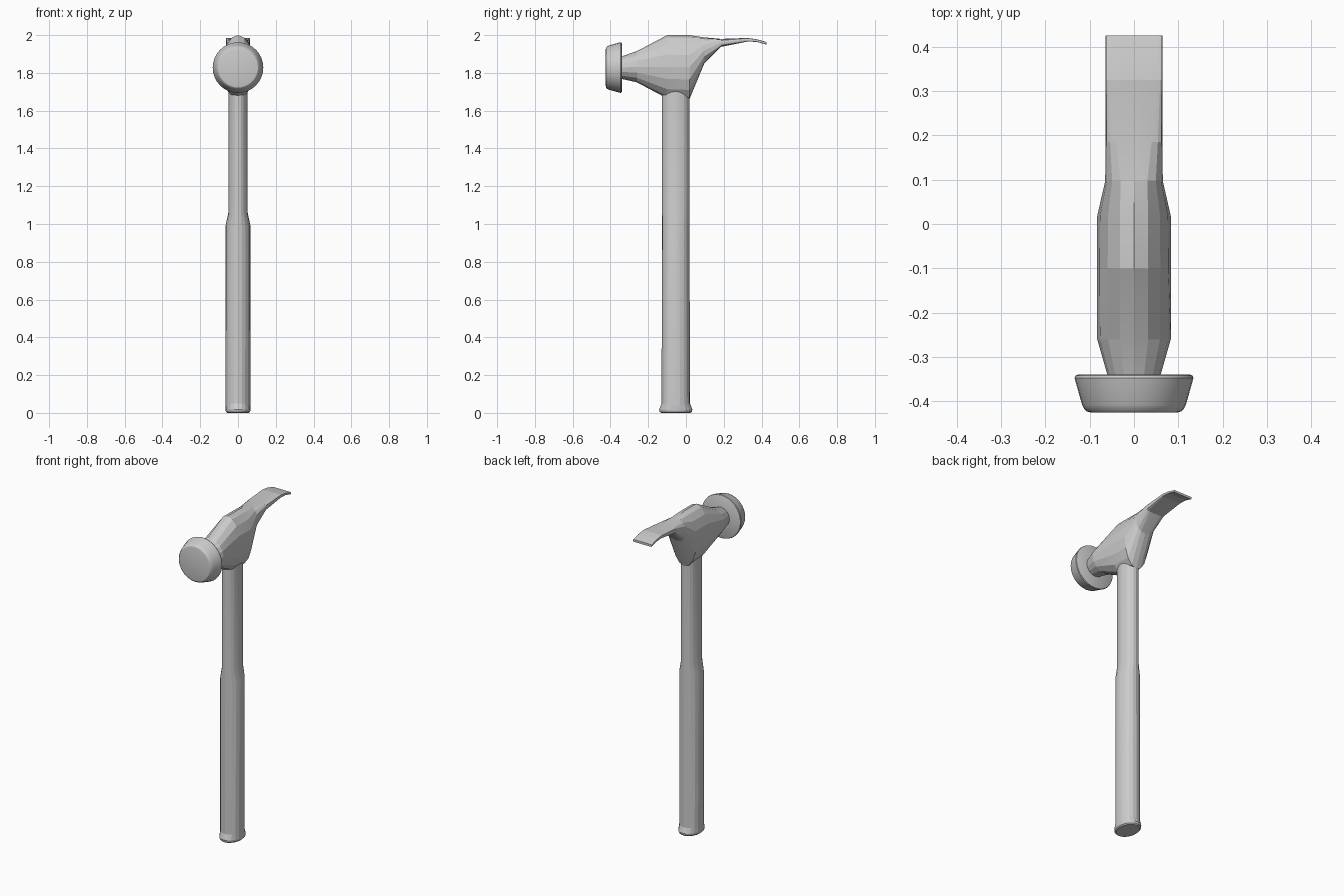
import bpy, bmesh
from math import cos, sin, pi, copysign, radians

if "Cube" in bpy.data.objects:
    bpy.data.objects.remove(bpy.data.objects["Cube"])


def superellipse(a, b, n, count):
    """Closed outline with half sizes a, b; n = 2 is an ellipse, larger is boxier."""
    pts = []
    for i in range(count):
        t = 2 * pi * i / count
        c, s = cos(t), sin(t)
        pts.append((a * copysign(abs(c) ** (2 / n), c),
                    b * copysign(abs(s) ** (2 / n), s)))
    return pts


def loft(name, rings, angle):
    """Skin a list of equal-length rings and cap both ends."""
    bm = bmesh.new()
    loops = [[bm.verts.new(p) for p in ring] for ring in rings]
    count = len(loops[0])
    for lo, hi in zip(loops, loops[1:]):
        for i in range(count):
            j = (i + 1) % count
            bm.faces.new((lo[i], lo[j], hi[j], hi[i]))
    bm.faces.new(loops[0][::-1])
    bm.faces.new(loops[-1])
    bmesh.ops.recalc_face_normals(bm, faces=bm.faces)
    mesh = bpy.data.meshes.new(name)
    bm.to_mesh(mesh)
    bm.free()
    obj = bpy.data.objects.new(name, mesh)
    bpy.context.collection.objects.link(obj)
    bpy.ops.object.select_all(action='DESELECT')
    obj.select_set(True)
    bpy.context.view_layer.objects.active = obj
    bpy.ops.object.shade_smooth_by_angle(angle=radians(angle))
    return obj


# Handle: oval rings up z (z, half width x, half depth y)
HANDLE_Y = -0.054
handle = [(0.0, 0.058, 0.078), (0.006, 0.064, 0.085), (0.018, 0.066, 0.088),
          (0.05, 0.065, 0.075), (0.99, 0.066, 0.073), (1.06, 0.051, 0.073),
          (1.78, 0.051, 0.073)]
loft("handle", [[(x, y + HANDLE_Y, z) for x, y in superellipse(a, b, 2, 20)]
                for z, a, b in handle], 15)

# Head and claw: sections along y (y, half width, bottom z, top z, boxiness)
head = [(-0.36, 0.060, 1.77, 1.89, 2), (-0.34, 0.060, 1.768, 1.888, 2),
        (-0.26, 0.083, 1.75, 1.915, 2), (-0.10, 0.084, 1.665, 2.0, 2),
        (0.018, 0.083, 1.66, 2.0, 2), (0.097, 0.065, 1.85, 1.988, 2.5),
        (0.185, 0.064, 1.938, 1.98, 4), (0.325, 0.064, 1.966, 1.985, 9),
        (0.375, 0.064, 1.964, 1.978, 9), (0.425, 0.064, 1.95, 1.964, 9)]
loft("head_and_claw",
     [[(x, y, z + (lo + hi) / 2)
       for x, z in superellipse(a, (hi - lo) / 2, n, 16)]
      for y, a, lo, hi, n in head], 10)

# Striking face: turned disc along y (y, radius)
face = [(-0.425, 0.098), (-0.423, 0.106), (-0.416, 0.113), (-0.408, 0.117),
        (-0.355, 0.132), (-0.347, 0.134), (-0.342, 0.132), (-0.339, 0.126)]
loft("striking_face",
     [[(x, y, z + 1.828) for x, z in superellipse(r, r, 2, 32)]
      for y, r in face], 30)
